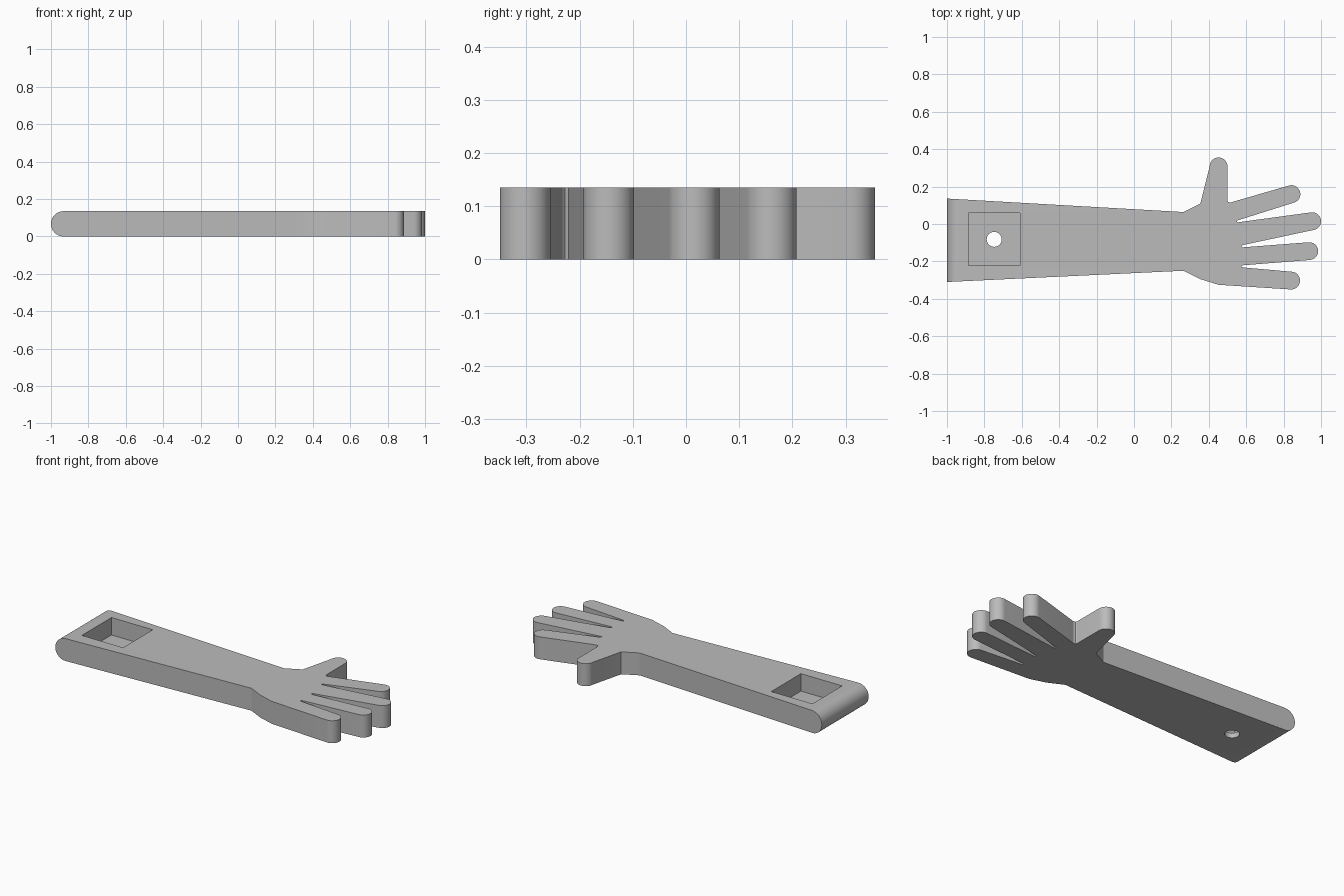
import bpy, bmesh
from math import radians, cos, sin

if "Cube" in bpy.data.objects:
    bpy.data.objects.remove(bpy.data.objects["Cube"], do_unlink=True)

THICK = 0.135
FLOOR = 0.03
TIP_R = 0.0475

grey = bpy.data.materials.new("light grey")
grey.use_nodes = True
colour = (0.5, 0.5, 0.5, 1)
grey.diffuse_color = colour
grey.node_tree.nodes["Principled BSDF"].inputs["Base Color"].default_value = colour


def tip(cx, cy, axis, steps=16):
    """Half-round fingertip pointing along the axis angle."""
    angles = [radians(axis + 90 - 180 * i / steps) for i in range(steps + 1)]
    return [(cx + TIP_R * cos(a), cy + TIP_R * sin(a)) for a in angles]


def finish(bm, name):
    bmesh.ops.recalc_face_normals(bm, faces=bm.faces)
    mesh = bpy.data.meshes.new(name)
    bm.to_mesh(mesh)
    bm.free()
    obj = bpy.data.objects.new(name, mesh)
    bpy.context.collection.objects.link(obj)
    mesh.materials.append(grey)
    return obj


def cut(target, cutter):
    cutter.hide_render = True
    mod = target.modifiers.new("cut", "BOOLEAN")
    mod.operation = "DIFFERENCE"
    mod.solver = "EXACT"
    mod.object = cutter
    bpy.context.view_layer.objects.active = target
    bpy.ops.object.modifier_apply(modifier=mod.name)
    bpy.data.objects.remove(cutter, do_unlink=True)


# Outline: forearm, wrist, then thumb and fingers with the webs between them
outline = [(-1, -0.31), (-1, 0.136), (0.265, 0.064), (0.355, 0.11)]
outline += tip(0.452, 0.308, 90)
outline += [(0.5, 0.127), (0.504, 0.117), (0.516, 0.115)]
outline += tip(0.842, 0.16, 17)
outline += [(0.553, 0.019), (0.548, 0.013), (0.555, 0.009)]
outline += tip(0.9525, 0.015, 10)
outline += [(0.58, -0.113), (0.574, -0.119), (0.58, -0.125)]
outline += tip(0.937, -0.145, 4)
outline += [(0.58, -0.221), (0.574, -0.227), (0.58, -0.232)]
outline += tip(0.84, -0.3025, -4)
outline += [(0.452, -0.325), (0.355, -0.295), (0.265, -0.25)]

# Solid arm, with the free end rounded over its full thickness
bm = bmesh.new()
base = bm.faces.new([bm.verts.new((x, y, 0)) for x, y in outline])
top = bmesh.ops.extrude_face_region(bm, geom=[base])["geom"]
bmesh.ops.translate(bm, vec=(0, 0, THICK),
                    verts=[g for g in top if isinstance(g, bmesh.types.BMVert)])
end_edges = [e for e in bm.edges
             if all(v.co.x < -0.99 for v in e.verts)
             and abs(e.verts[0].co.z - e.verts[1].co.z) < 0.01]
bmesh.ops.bevel(bm, geom=end_edges, offset=THICK / 2 - 0.0005, segments=10,
                profile=0.5, affect="EDGES")
arm = finish(bm, "arm_and_hand")

# Square pocket in the top
bm = bmesh.new()
bmesh.ops.create_cube(bm, size=1)
bmesh.ops.scale(bm, vec=(0.275, 0.282, 0.3), verts=bm.verts)
bmesh.ops.translate(bm, vec=(-0.7475, -0.081, FLOOR + 0.15), verts=bm.verts)
cut(arm, finish(bm, "pocket_cutter"))

# Round hole through the pocket floor
bm = bmesh.new()
bmesh.ops.create_cone(bm, cap_ends=True, segments=40, radius1=0.04, radius2=0.04, depth=0.2)
bmesh.ops.translate(bm, vec=(-0.7475, -0.082, 0), verts=bm.verts)
cut(arm, finish(bm, "hole_cutter"))

bpy.ops.object.select_all(action="DESELECT")
arm.select_set(True)
bpy.context.view_layer.objects.active = arm
bpy.ops.object.shade_smooth_by_angle(angle=radians(20))
